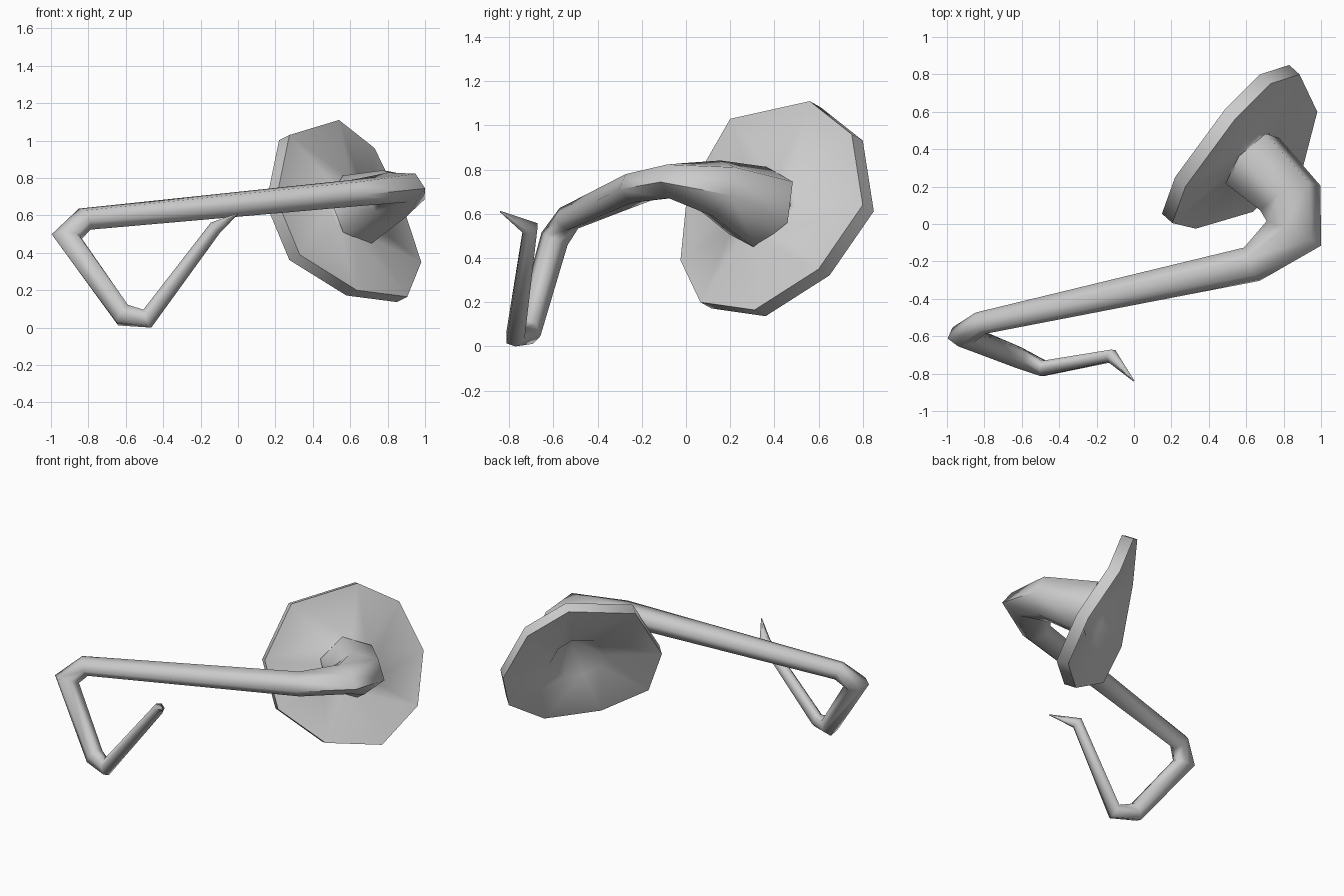
import bpy, bmesh, math
from mathutils import Vector

cube = bpy.data.objects.get("Cube")
if cube:
    bpy.data.objects.remove(cube, do_unlink=True)

grey = bpy.data.materials.new("light_grey")
grey.use_nodes = True
grey.diffuse_color = (0.6, 0.6, 0.6, 1)
grey.node_tree.nodes["Principled BSDF"].inputs["Base Color"].default_value = (0.6, 0.6, 0.6, 1)

AXIS = Vector((0.695, -0.625, 0.353)).normalized()   # direction the disc faces
HUB = Vector((0.633, 0.338, 0.628))                  # where the arm meets the disc


def finish(name, bm, angle):
    bmesh.ops.recalc_face_normals(bm, faces=bm.faces[:])
    mesh = bpy.data.meshes.new(name)
    bm.to_mesh(mesh)
    bm.free()
    mesh.materials.append(grey)
    obj = bpy.data.objects.new(name, mesh)
    bpy.context.collection.objects.link(obj)
    bpy.ops.object.select_all(action="DESELECT")
    obj.select_set(True)
    bpy.context.view_layer.objects.active = obj
    bpy.ops.object.shade_smooth_by_angle(angle=math.radians(angle))
    return obj


def bridge(bm, a, b):
    for i in range(len(a)):
        j = (i + 1) % len(a)
        bm.faces.new((a[i], a[j], b[j], b[i]))


def fan(bm, ring, centre):
    tip = bm.verts.new(centre)
    for i in range(len(ring)):
        bm.faces.new((ring[i], ring[(i + 1) % len(ring)], tip))


# Nine-sided disc: flat front, short rim, funnel-shaped back reaching into the arm
rim = [Vector(p) for p in (
    (.54, .56, 1.11), (.73, .75, .96), (.885, .80, .64),
    (.98, .60, .35), (.905, .31, .165), (.635, .065, .20),
    (.33, -.025, .39), (.205, .005, .69), (.275, .20, 1.03))]


def rim_ring(bm, inset, depth):
    return [bm.verts.new(p.lerp(HUB, inset) - AXIS * depth) for p in rim]


bm = bmesh.new()
front = rim_ring(bm, 0, 0)
back = rim_ring(bm, 0, .08)
throat = rim_ring(bm, .66, .025)
bridge(bm, front, back)
bridge(bm, back, throat)
# The flared arm covers the middle of the front, so it stays open there
mouth = rim_ring(bm, .66, 0)
bridge(bm, front, mouth)
bridge(bm, mouth, rim_ring(bm, .68, -.02))
fan(bm, throat, HUB + AXIS * 0.17)
finish("disc", bm, 60)

# Six-sided bent arm, tapering from the flared hub to the hooked tip
# (centre, radius, vertical squash)
path = [(HUB, .20, 1), ((.835, .14, .715), .17, .8), ((.855, -.05, .75), .14, .62),
        ((.63, -.215, .72), .097, .78), ((-.82, -.53, .58), .062, 1),
        ((-.915, -.595, .487), .066, 1), ((-.615, -.715, .067), .06, 1),
        ((-.485, -.772, .048), .046, 1), ((-.12, -.705, .535), .036, 1),
        ((0, -.84, .61), .003, 1)]
pts = [Vector(p) for p, r, s in path]
bm = bmesh.new()
up = Vector((-.41, .16, .91))
heading = AXIS
rings = []
for i, (p, (_, radius, squash)) in enumerate(zip(pts, path)):
    into = (p - pts[i - 1]).normalized() if i else AXIS
    out = (pts[i + 1] - p).normalized() if i + 1 < len(pts) else into
    tangent = (into + out).normalized() if i else AXIS
    up = heading.rotation_difference(tangent) @ up
    up = (up - tangent * up.dot(tangent)).normalized()
    heading = tangent
    side = tangent.cross(up)
    # Widen the ring across the bend so the tube keeps its thickness
    bend = out - into
    stretch = min(1 / max(into.dot(tangent), 0.1), 1.5) - 1 if i else 0
    bend = bend.normalized() if bend.length > 1e-4 else Vector()
    ring = []
    for k in range(6):
        a = k * math.tau / 6
        off = (up * math.cos(a) + side * math.sin(a)) * radius
        off += bend * off.dot(bend) * stretch
        off.z *= squash
        ring.append(bm.verts.new(p + off))
    rings.append(ring)
for a, b in zip(rings, rings[1:]):
    bridge(bm, a, b)
bm.faces.new(rings[-1])
finish("hooked_arm", bm, 75)
